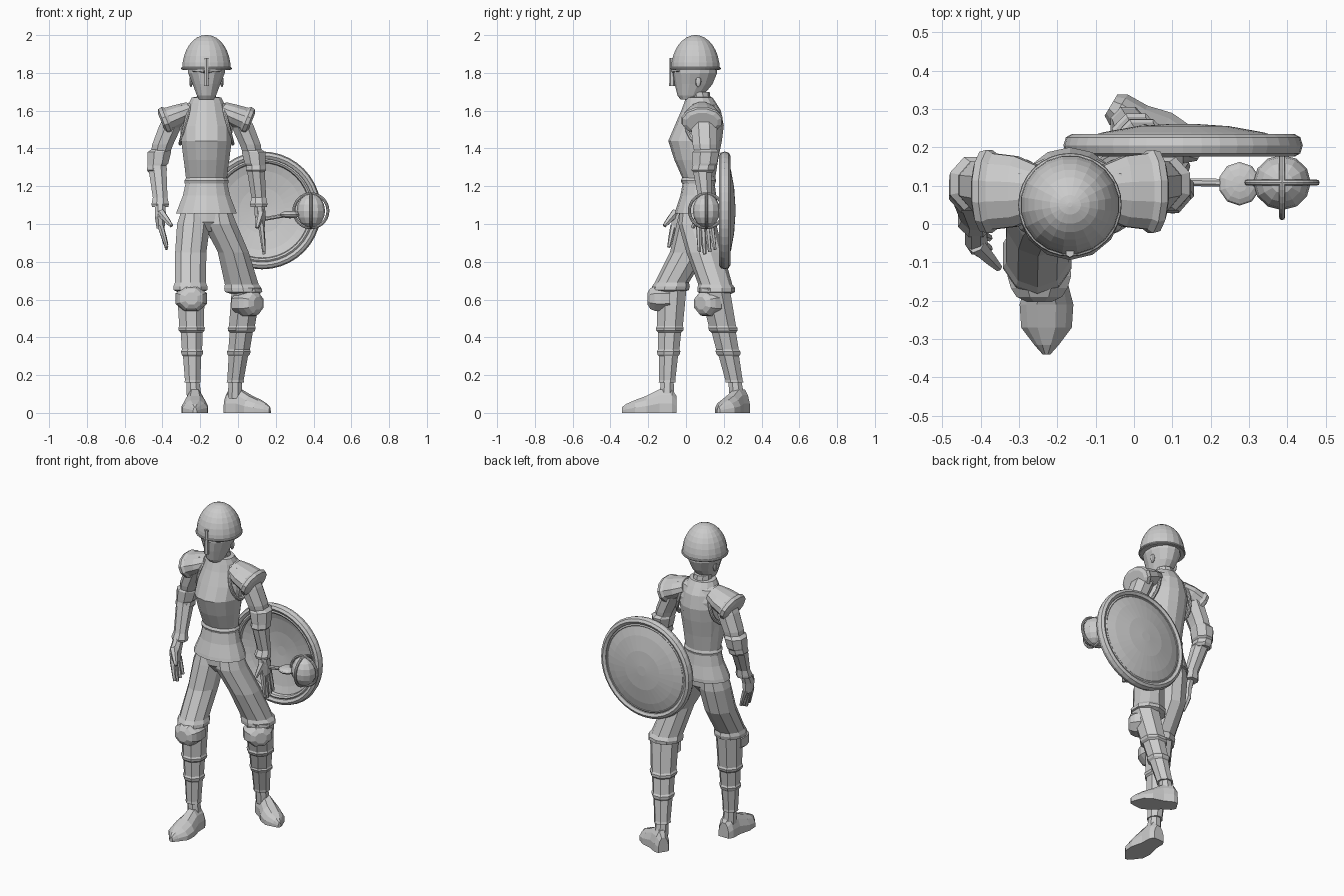
import bpy, bmesh, math
from math import cos, sin, pi, radians
from mathutils import Matrix, Vector

old = bpy.data.objects.get("Cube")
if old:
    bpy.data.objects.remove(old, do_unlink=True)

grey = bpy.data.materials.new("plain_grey")
grey.use_nodes = True
GREY = (0.6, 0.6, 0.6, 1)
grey.diffuse_color = GREY
grey.node_tree.nodes["Principled BSDF"].inputs["Base Color"].default_value = GREY

MID = -0.167  # centre line of the body


def skin(name, rings, matrix=Matrix()):
    """Bridge closed rings of points and cap both ends."""
    bm = bmesh.new()
    loops = [[bm.verts.new(matrix @ Vector(p)) for p in ring] for ring in rings]
    n = len(loops[0])
    for low, high in zip(loops, loops[1:]):
        for i in range(n):
            j = (i + 1) % n
            bm.faces.new((low[i], low[j], high[j], high[i]))
    bm.faces.new(loops[0][::-1])
    bm.faces.new(loops[-1])
    bmesh.ops.recalc_face_normals(bm, faces=bm.faces)
    mesh = bpy.data.meshes.new(name)
    bm.to_mesh(mesh)
    bm.free()
    mesh.materials.append(grey)
    obj = bpy.data.objects.new(name, mesh)
    bpy.context.collection.objects.link(obj)
    return obj


def loft(name, stations, sides=10, matrix=Matrix()):
    """Ellipses given as (z, x, y, radius x, radius y)."""
    rings = []
    for z, x, y, rx, ry in stations:
        turns = [2 * pi * (i + 0.5) / sides for i in range(sides)]
        rings.append([(x + rx * cos(t), y + ry * sin(t), z) for t in turns])
    return skin(name, rings, matrix)


def body(name, stations, sides=14):
    """Sections on the centre line: (z, half width, front y, back y)."""
    return loft(name, [(z, MID, (f + b) / 2, w, (b - f) / 2) for z, w, f, b in stations], sides)


def rod(name, a, b, ra, rb, sides=6):
    a, b = Vector(a), Vector(b)
    d = b - a
    m = Matrix.Translation(a) @ d.to_track_quat('Z', 'Y').to_matrix().to_4x4()
    return loft(name, [(0, 0, 0, ra, ra), (d.length * 0.6, 0, 0, (ra + rb) / 2, (ra + rb) / 2),
                       (d.length, 0, 0, rb, rb)], sides, m)


def ring(name, centre, major, minor, turn=(0, 0, 0), scale=(1, 1, 1), seg=32):
    bpy.ops.mesh.primitive_torus_add(location=centre, rotation=turn, major_radius=major,
                                     minor_radius=minor, major_segments=seg, minor_segments=8)
    obj = bpy.context.object
    obj.name, obj.scale = name, scale
    obj.data.materials.append(grey)
    return obj


def ball(name, centre, scale, seg=10):
    bpy.ops.mesh.primitive_uv_sphere_add(location=centre, segments=seg, ring_count=8, radius=1)
    obj = bpy.context.object
    obj.name, obj.scale = name, scale
    obj.data.materials.append(grey)
    return obj


# Head, helmet and nose guard
body("neck", [(1.6, .06, .02, .14), (1.7, .052, .015, .125)], 10)
body("head", [(1.66, .04, -.03, .06), (1.68, .052, -.045, .09), (1.74, .075, -.06, .14),
              (1.8, .1, -.07, .165), (1.85, .1, -.07, .165)])
body("helmet", [(1.815, .128, -.077, .177)] +
     [(1.82 + .18 * sin(t * pi / 16), .126 * cos(t * pi / 16) + .004,
       .05 - .13 * cos(t * pi / 16), .05 + .13 * cos(t * pi / 16)) for t in range(8)]
     + [(2, .006, .044, .056)], 20)
ring("helmet_brim", (MID, .05, 1.824), .128, .007)
rod("nose_guard", (MID, -.075, 1.88), (MID, -.074, 1.73), .012, .015)
for s in (-1, 1):
    ball("ear", (MID + s * .082, .065, 1.755), (.009, .016, .03), 8)
    rod("brow", (MID + s * .01, -.07, 1.81), (MID + s * .07, -.035, 1.815), .01, .01)

# Tunic with flared skirt, breastplate and hips
body("tunic", [(1.055, .165, -.06, .175), (1.075, .158, -.055, .175), (1.15, .128, -.03, .16),
               (1.23, .11, -.015, .15), (1.4, .13, -.04, .17), (1.56, .15, .0, .18),
               (1.63, .12, .01, .16), (1.66, .06, .02, .13)])
body("breastplate", [(1.215, .118, -.022, .155), (1.23, .12, -.028, .16), (1.245, .11, -.02, .155),
                     (1.34, .124, -.062, .17), (1.44, .137, -.094, .19), (1.52, .134, -.06, .2),
                     (1.6, .108, -.025, .185), (1.64, .095, -.01, .16), (1.67, .08, .0, .14),
                     (1.672, .06, .01, .13)])
body("hips", [(.96, .05, -.0, .1), (1.01, .13, -.035, .145), (1.1, .13, -.035, .15)])

# Arms, pauldrons and armholes, mirrored on the centre line
for s, side in ((-1, "right"), (1, "left")):
    def at(z, d, y, rx, ry):
        return (z, MID + s * d, y, rx, ry)
    loft(side + "_upper_arm", [at(1.34, .252, .105, .05, .057), at(1.42, .232, .1, .06, .07),
                               at(1.52, .19, .095, .065, .075), at(1.6, .155, .09, .055, .07),
                               at(1.63, .12, .085, .03, .05)], 8)
    loft(side + "_elbow_guard", [at(1.27, .262, .09, .045, .052), at(1.285, .262, .09, .058, .066),
                                 at(1.31, .262, .095, .054, .064), at(1.32, .258, .1, .06, .07),
                                 at(1.38, .25, .105, .068, .075), at(1.4, .238, .105, .05, .06)], 8)
    wrist_y, wrist_d = (.01, .245) if s < 0 else (.09, .277)
    loft(side + "_forearm", [at(1.09, wrist_d, wrist_y, .046, .044), at(1.105, wrist_d, wrist_y, .05, .047),
                             at(1.14, wrist_d, wrist_y + .01, .042, .038),
                             at(1.3, .26, .085, .052, .056)], 8)
    # Shell across the shoulder, sloping outwards to a raised lip
    slope = Matrix.Translation((MID + s * .085, .085, 1.6)) @ Matrix.Rotation(s * radians(112), 4, 'Y')
    loft(side + "_pauldron", [(0, 0, 0, .05, .07), (.06, 0, 0, .06, .095), (.12, 0, 0, .067, .102),
                              (.135, 0, 0, .078, .112), (.155, 0, 0, .074, .107),
                              (.165, 0, 0, .055, .085)], 12, slope)
    ring(side + "_armhole", (MID + s * .112, .08, 1.53), .078, .01,
         (0, radians(90) - s * .25, 0), (1.35, 1, 1), 16)

# Hands: right hangs open, left rests by the weapon
for side, palm, knuckle, tip, thumb in (
        ("right", (-.412, -.0, 1.11), (-.41, -.035, .99), (-.377, -.05, .865), (-.352, -.115, .99)),
        ("left", (.112, .09, 1.11), (.122, .1, 1.0), (.138, .112, .84), (.1, .035, .98))):
    px, py, pz = palm
    kx, ky, kz = knuckle
    loft(side + "_palm", [(kz - .015, kx, ky, .022, .042), (kz + .05, (kx + px) / 2, ky, .032, .048),
                          (pz, px, py, .03, .034)], 8)
    for i in range(4):
        o = (i - 1.5) * .021
        lift = .012 * abs(i - 1)
        rod(side + "_finger", (kx, ky + o, kz), (tip[0], tip[1] + o * 1.3, tip[2] + lift), .017, .009)
    rod(side + "_thumb", (kx, ky - .02, kz + .07), thumb, .024, .01)

# Legs: trousers with a cuff, then a ridged greave
loft("right_thigh", [(.64, -.252, -.09, .07, .08), (.65, -.252, -.085, .094, .1), (.67, -.252, -.08, .094, .1),
                     (.69, -.252, -.075, .086, .09), (.85, -.25, .015, .087, .1),
                     (1.0, -.235, .05, .092, .1), (1.08, -.23, .06, .07, .09)])
loft("left_thigh", [(.63, .03, .16, .07, .08), (.64, .03, .16, .104, .1), (.66, .026, .16, .104, .1),
                    (.68, .02, .155, .094, .09), (.85, -.025, .1, .086, .098),
                    (1.0, -.095, .06, .092, .1), (1.08, -.105, .06, .07, .09)])


def greave(name, top, bottom, wide, narrow):
    """Tapering shin plates, each ending in a raised lip."""
    stations = []
    for t, bulge in ((0, 1), (.4, 1.08), (.42, 1.18), (.45, 1.16), (.47, 1.0), (.65, 1.04),
                     (.67, 1.16), (.7, 1.12), (.72, .98), (.97, 1), (1, 1.08)):
        p = Vector(top).lerp(Vector(bottom), t)
        r = (wide + (narrow - wide) * t) * bulge
        stations.append((p.z, p.x, p.y, r, r * 1.05))
    loft(name, stations, 8)


greave("right_greave", (-.25, -.075, .66), (-.24, -.1, .16), .08, .043)
greave("left_greave", (.045, .15, .66), (-.015, .257, .16), .084, .046)


# Ankles, feet and knee guards
def foot(name, heel, yaw, size):
    rings = []
    for d, w, h in ((0, .035, .09), (.025, .05, .125), (.09, .052, .125), (.16, .07, .09),
                    (.22, .066, .068), (.265, .032, .048), (.29, .01, .03)):
        shape = ((-1, 0), (-1, .4), (-.75, .75), (-.35, 1), (.35, 1), (.75, .75), (1, .4), (1, 0))
        rings.append([(w * u * size, -d * size, h * v) for u, v in shape])
    skin(name, rings, Matrix.Translation(heel) @ Matrix.Rotation(yaw, 4, 'Z'))


def knee(name, centre, yaw):
    """Broad plate, domed forwards, with a wider upper edge."""
    turn = Matrix.Rotation(yaw, 4, 'Z') @ Matrix.Rotation(radians(90), 4, 'X')
    loft(name, [(-.07, 0, 0, .085, .068), (-.02, 0, 0, .09, .074), (.012, 0, 0, .08, .07),
                (.035, 0, 0, .064, .058), (.048, 0, 0, .035, .035)], 8, Matrix.Translation(centre) @ turn)


foot("right_foot", (-.228, -.05, 0), 0, 1)
foot("left_foot", (-.06, .31, 0), radians(59), .92)
rod("right_ankle", (-.232, -.1, .08), (-.24, -.1, .18), .042, .036, 8)
rod("left_ankle", (-.015, .27, .08), (-.015, .257, .18), .042, .036, 8)
knee("right_knee_guard", (-.247, -.155, .605), 0)
knee("left_knee_guard", (.07, .11, .58), radians(48))

# Round shield: thin dome with a double rim, bulging backwards
SHIELD = Vector((.128, .205, 1.072))
back = Matrix.Translation(SHIELD) @ Matrix.Rotation(radians(-90), 4, 'X')
dome = [(.045, .03), (.038, .12), (.022, .21), (0, .28), (.012, .285), (.034, .21), (.05, .12), (.056, .03)]
loft("shield_dome", [(z, 0, 0, r, r) for z, r in dome], 32, back)
ring("shield_rim", SHIELD, .29, .022, (radians(90), 0, 0), (1, 1, 1.35), 40)
ring("shield_inner_rim", SHIELD, .265, .014, (radians(90), 0, 0), (1, 1, 1.5), 40)

# Weapon: handle, collar ball and a caged round head
rod("weapon_handle", (.1, .11, 1.02), (.36, .105, 1.065), .011, .011, 8)
ball("weapon_collar", (.275, .105, 1.05), (.055, .057, .02))
HEAD = (.386, .108, 1.07)
ball("weapon_head", HEAD, (.075, .072, .09), 12)
ring("cage_front", HEAD, .09, .008, (radians(90), 0, 0))
ring("cage_side", HEAD, .09, .008, (0, radians(90), 0))
